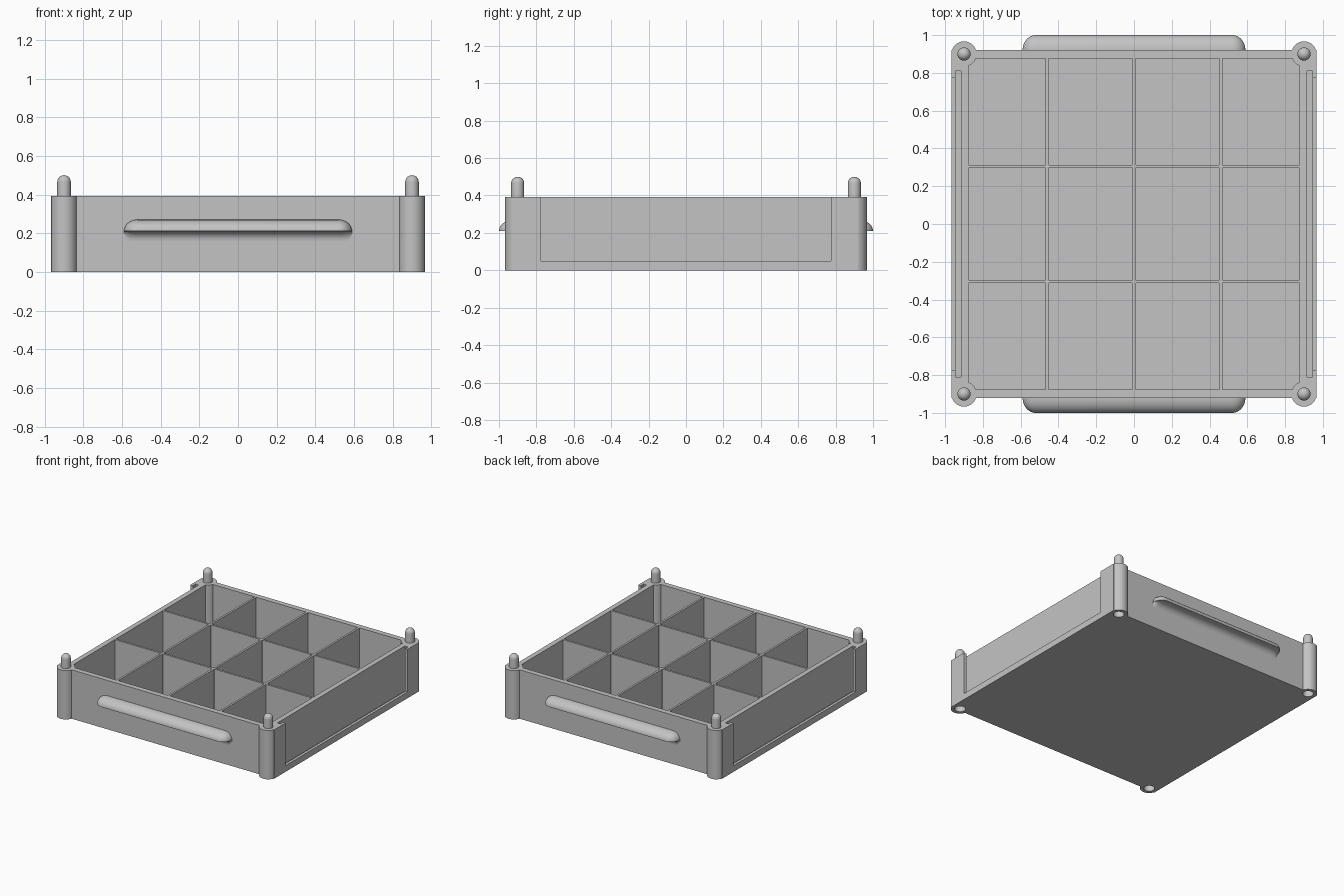
import bpy, bmesh, math
from mathutils import Matrix

cube = bpy.data.objects.get("Cube")
if cube:
    bpy.data.objects.remove(cube, do_unlink=True)

GREY = (0.55, 0.55, 0.55, 1)
mat = bpy.data.materials.new("plain grey")
mat.use_nodes = True
mat.diffuse_color = GREY
mat.node_tree.nodes["Principled BSDF"].inputs["Base Color"].default_value = GREY

HEIGHT = 0.393
HALF_X, HALF_Y, INNER = 0.967, 0.92, 0.877
POST, POST_R, PIN_R = 0.9, 0.067, 0.035


def finish(name, bm):
    bmesh.ops.recalc_face_normals(bm, faces=bm.faces)
    mesh = bpy.data.meshes.new(name)
    bm.to_mesh(mesh)
    bm.free()
    mesh.materials.append(mat)
    obj = bpy.data.objects.new(name, mesh)
    bpy.context.collection.objects.link(obj)
    return obj


def add_box(bm, x0, x1, y0, y1, z0, z1):
    m = Matrix.Translation(((x0 + x1) / 2, (y0 + y1) / 2, (z0 + z1) / 2))
    m = m @ Matrix.Diagonal((x1 - x0, y1 - y0, z1 - z0, 1))
    bmesh.ops.create_cube(bm, size=1, matrix=m)


def add_cylinder(bm, x, y, r, z0, z1, sides=48):
    bmesh.ops.create_cone(bm, cap_ends=True, segments=sides, radius1=r, radius2=r,
                          depth=z1 - z0, matrix=Matrix.Translation((x, y, (z0 + z1) / 2)))


def select(obj):
    bpy.ops.object.select_all(action='DESELECT')
    obj.select_set(True)
    bpy.context.view_layer.objects.active = obj


def smooth(obj):
    select(obj)
    bpy.ops.object.shade_smooth_by_angle(angle=math.radians(35))


def combine(target, bm, operation):
    tool = finish("helper", bm)
    tool.hide_render = True
    select(target)
    mod = target.modifiers.new("combine", 'BOOLEAN')
    mod.operation, mod.solver, mod.object = operation, 'EXACT', tool
    bpy.ops.object.modifier_apply(modifier=mod.name)
    bpy.data.objects.remove(tool, do_unlink=True)


CORNERS = [(sx * POST, sy * POST) for sx in (-1, 1) for sy in (-1, 1)]

# Tray body
bm = bmesh.new()
add_box(bm, -HALF_X, HALF_X, -HALF_Y, HALF_Y, 0, HEIGHT)
tray = finish("tray_body", bm)

# Twelve compartments, leaving thin dividers between them
bm = bmesh.new()
xs, ys, half = (-INNER, -0.46, 0, 0.46, INNER), (-INNER, -0.305, 0.305, INNER), 0.008


def spans(edges):
    for a, b in zip(edges, edges[1:]):
        yield (a if a == edges[0] else a + half, b if b == edges[-1] else b - half)


for x0, x1 in spans(xs):
    for y0, y1 in spans(ys):
        add_box(bm, x0, x1, y0, y1, 0.04, 0.6)
combine(tray, bm, 'DIFFERENCE')

# Side slots for slide-in panels: a wide groove behind a narrower window
bm = bmesh.new()
for a, b in ((0.917, 0.945), (-0.945, -0.917)):
    add_box(bm, a, b, -0.81, 0.81, 0.03, 0.6)
combine(tray, bm, 'DIFFERENCE')
bm = bmesh.new()
for a, b in ((0.935, 1.1), (-1.1, -0.935)):
    add_box(bm, a, b, -0.775, 0.775, 0.05, 0.6)
combine(tray, bm, 'DIFFERENCE')

# Corner posts, with sockets in their undersides
bm = bmesh.new()
for x, y in CORNERS:
    add_cylinder(bm, x, y, POST_R, 0, HEIGHT)
combine(tray, bm, 'UNION')
bm = bmesh.new()
for x, y in CORNERS:
    add_cylinder(bm, x, y, 0.04, -0.1, 0.12)
combine(tray, bm, 'DIFFERENCE')
smooth(tray)

# Slim round columns where the dividers cross
bm = bmesh.new()
for x in xs[1:-1]:
    for y in ys[1:-1]:
        add_cylinder(bm, x, y, 0.013, 0.03, HEIGHT, 16)
smooth(finish("divider_columns", bm))

# Domed stacking pins
for i, (x, y) in enumerate(CORNERS):
    bm = bmesh.new()
    dome = 0.5 - PIN_R
    prof = [(0, 0.37), (PIN_R, 0.37)]
    prof += [(PIN_R * math.cos(k * math.pi / 16), dome + PIN_R * math.sin(k * math.pi / 16))
             for k in range(9)]
    verts = [bm.verts.new((x + r, y, z)) for r, z in prof]
    edges = [bm.edges.new(p) for p in zip(verts, verts[1:])]
    bmesh.ops.spin(bm, geom=verts + edges, cent=(x, y, 0), axis=(0, 0, 1),
                   angle=math.tau, steps=32, use_merge=True)
    bmesh.ops.remove_doubles(bm, verts=bm.verts, dist=0.0001)
    smooth(finish(f"stacking_pin_{i + 1}", bm))


# Handles: rounded on top, flat lip and hollow fillet below, with rounded ends
def section(t):
    """Outward distance and height of the outline at distance t from the end."""
    def ease(r):
        return math.sqrt(max(0, 1 - (1 - min(t / r, 1)) ** 2))
    s, low = max(ease(0.07), 0.05), max(ease(0.025), 0.05)
    quarter = [k * math.pi / 20 for k in range(11)]
    pts = [(-0.02, 0.21 + 0.06 * s)]
    pts += [(0.08 * s * math.sin(a), 0.21 + 0.06 * s * math.cos(a)) for a in quarter]
    pts += [(0.05 * s * (1 - math.sin(a)), 0.21 - 0.05 * low * (1 - math.cos(a)))
            for a in quarter]
    return pts + [(-0.02, 0.21 - 0.05 * low)]


for name, turn in (("front_handle", 0), ("back_handle", math.pi)):
    bm = bmesh.new()
    ends = [0.07 * (1 - math.cos(k * math.pi / 24)) for k in range(13)]
    stations = [(-0.59 + t, t) for t in ends] + [(0.59 - t, t) for t in reversed(ends)]
    rings = [[bm.verts.new((x, -HALF_Y - o, z)) for o, z in section(t)] for x, t in stations]
    n = len(rings[0])
    for a, b in zip(rings, rings[1:]):
        for k in range(n):
            j = (k + 1) % n
            bm.faces.new((a[k], a[j], b[j], b[k]))
    bm.faces.new(rings[0])
    bm.faces.new(rings[-1])
    bmesh.ops.rotate(bm, verts=bm.verts, cent=(0, 0, 0), matrix=Matrix.Rotation(turn, 3, 'Z'))
    smooth(finish(name, bm))
